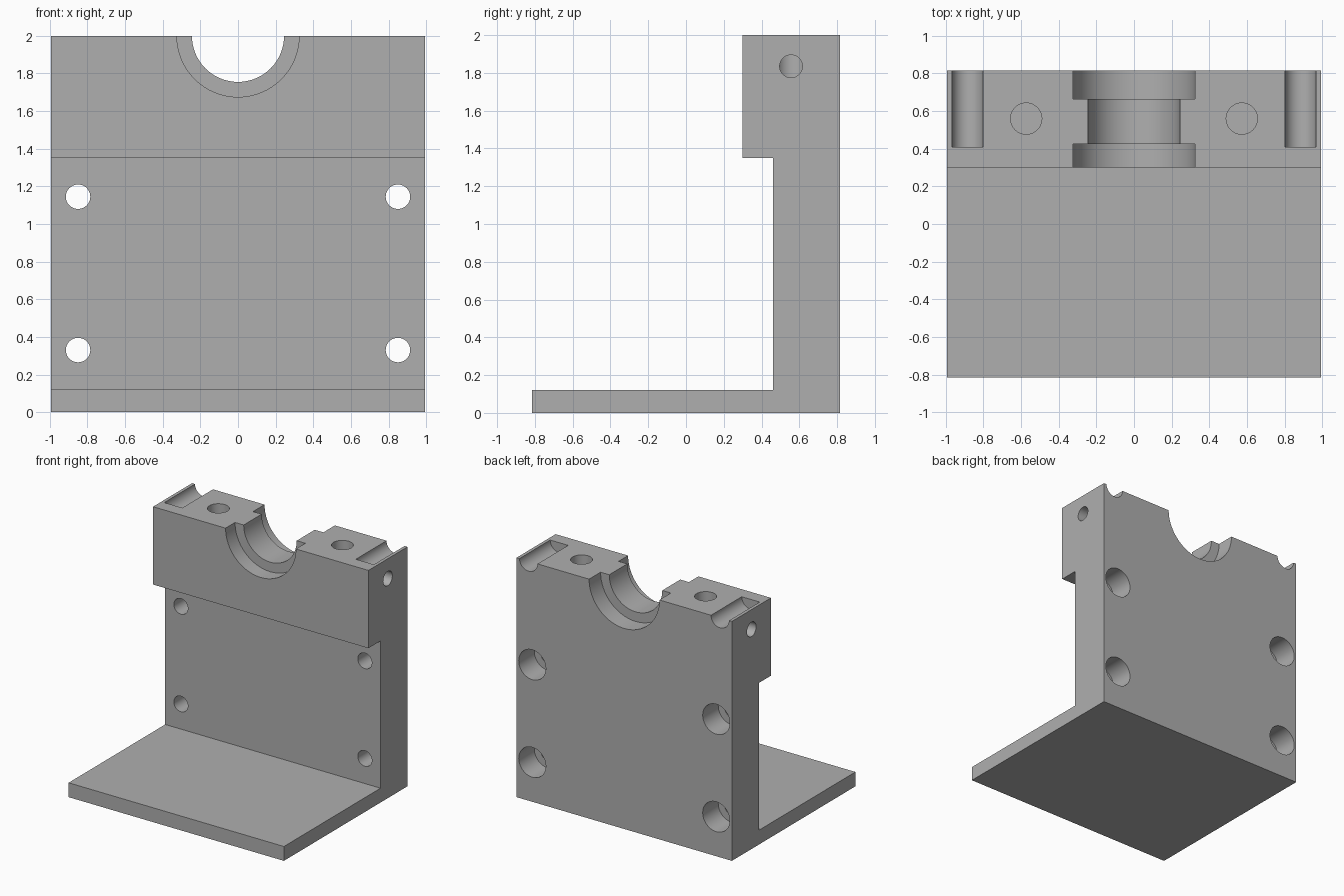
import bpy
import bmesh
from mathutils import Vector

if "Cube" in bpy.data.objects:
    bpy.data.objects.remove(bpy.data.objects["Cube"], do_unlink=True)

HALF_W, FRONT, BACK, TOP = 0.995, -0.815, 0.815, 2.0

grey = bpy.data.materials.new("machined_grey")
grey.use_nodes = True
colour = (0.43, 0.43, 0.43, 1)
grey.diffuse_color = colour
grey.node_tree.nodes["Principled BSDF"].inputs["Base Color"].default_value = colour


def new_object(name, bm):
    bmesh.ops.recalc_face_normals(bm, faces=bm.faces[:])
    mesh = bpy.data.meshes.new(name)
    bm.to_mesh(mesh)
    bm.free()
    mesh.materials.append(grey)
    obj = bpy.data.objects.new(name, mesh)
    bpy.context.collection.objects.link(obj)
    return obj


def drill(body, start, end, radius):
    """Cut a round hole running from start to end."""
    start, end = Vector(start), Vector(end)
    axis = end - start
    bm = bmesh.new()
    bmesh.ops.create_cone(bm, cap_ends=True, segments=64, radius1=radius,
                          radius2=radius, depth=axis.length)
    cutter = new_object("hole_cutter", bm)
    cutter.hide_render = True
    cutter.rotation_euler = axis.to_track_quat('Z', 'Y').to_euler()
    cutter.location = (start + end) / 2
    mod = body.modifiers.new("hole", 'BOOLEAN')
    mod.operation = 'DIFFERENCE'
    mod.solver = 'EXACT'
    mod.object = cutter
    bpy.context.view_layer.objects.active = body
    bpy.ops.object.modifier_apply(modifier=mod.name)
    bpy.data.objects.remove(cutter, do_unlink=True)


# Side profile of foot plate, wall and bearing block, extruded across the width
profile = [(FRONT, 0), (BACK, 0), (BACK, TOP), (0.30, TOP),
           (0.30, 1.35), (0.46, 1.35), (0.46, 0.12), (FRONT, 0.12)]
bm = bmesh.new()
face = bm.faces.new([bm.verts.new((-HALF_W, y, z)) for y, z in profile])
extruded = bmesh.ops.extrude_face_region(bm, geom=[face])["geom"]
bmesh.ops.translate(bm, vec=(2 * HALF_W, 0, 0),
                    verts=[v for v in extruded if isinstance(v, bmesh.types.BMVert)])
body = new_object("bearing_bracket", bm)

# Half-round bearing seat with a wider recess at each end
drill(body, (0, 0.2, TOP), (0, 0.9, TOP), 0.245)
drill(body, (0, 0.2, TOP), (0, 0.425, TOP), 0.325)
drill(body, (0, 0.663, TOP), (0, 0.9, TOP), 0.325)

for side in (-1, 1):
    # Mounting holes, counterbored from the back
    for z in (0.33, 1.145):
        x = side * 0.85
        drill(body, (x, 0.4, z), (x, 0.9, z), 0.065)
        drill(body, (x, 0.61, z), (x, 0.9, z), 0.125)
    # Half-round channel in the top, open at the back
    drill(body, (side * 0.885, 0.41, TOP), (side * 0.885, 0.9, TOP), 0.083)
    # Cap bolt hole and the cross hole meeting it
    drill(body, (side * 0.573, 0.56, 1.6), (side * 0.573, 0.56, 2.1), 0.083)
    drill(body, (side * 0.573, 0.556, 1.835), (side * 1.1, 0.556, 1.835), 0.06)

bpy.ops.object.select_all(action='DESELECT')
body.select_set(True)
bpy.context.view_layer.objects.active = body
bpy.ops.object.shade_smooth_by_angle()
